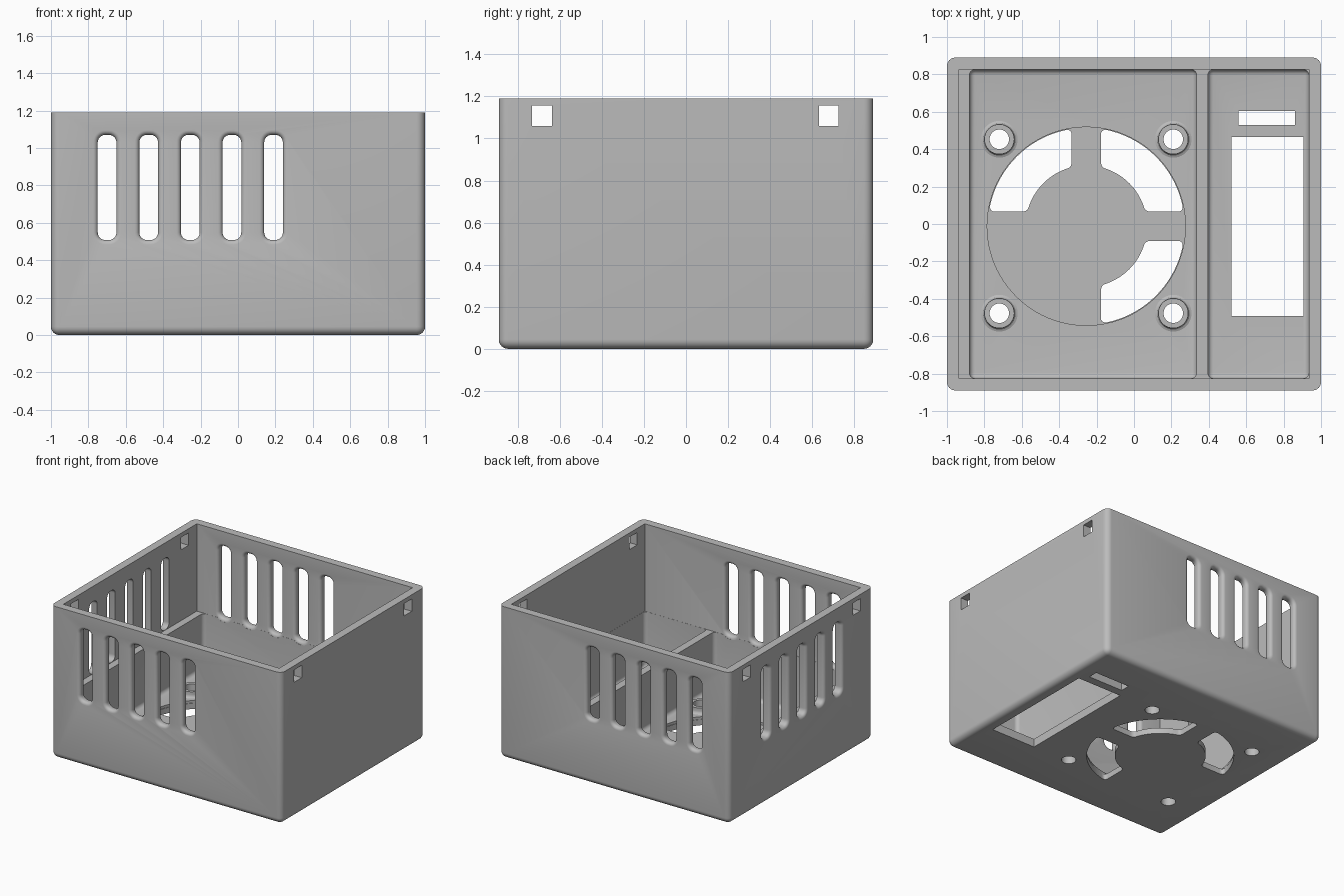
import bpy, bmesh, math
from mathutils import Matrix, Vector

if "Cube" in bpy.data.objects:
    bpy.data.objects.remove(bpy.data.objects["Cube"], do_unlink=True)

HX, HY, TOP = 1.0, 0.89, 1.19
WALL, FLOOR, LEDGE = 0.064, 0.065, 0.505
IX, IY = HX - WALL, HY - WALL
FAN = Vector((-0.255, -0.012, 0))
MOUNT = 0.465

grey = bpy.data.materials.new("grey plastic")
grey.use_nodes = True
grey.diffuse_color = (0.5, 0.5, 0.5, 1)
grey.node_tree.nodes["Principled BSDF"].inputs["Base Color"].default_value = (0.5, 0.5, 0.5, 1)

cutters = []


def finish(name, bm):
    bmesh.ops.recalc_face_normals(bm, faces=bm.faces)
    mesh = bpy.data.meshes.new(name)
    bm.to_mesh(mesh)
    bm.free()
    obj = bpy.data.objects.new(name, mesh)
    bpy.context.collection.objects.link(obj)
    return obj


def cut(name, bm):
    obj = finish(name, bm)
    obj.hide_render = True
    cutters.append(obj)


def box(x0, x1, y0, y1, z0, z1, radius=0):
    """Box whose upright and bottom edges may be rounded."""
    bm = bmesh.new()
    bmesh.ops.create_cube(bm, size=1)
    for v in bm.verts:
        v.co = ((x0 + x1) / 2 + v.co.x * (x1 - x0),
                (y0 + y1) / 2 + v.co.y * (y1 - y0),
                (z0 + z1) / 2 + v.co.z * (z1 - z0))
    if radius:
        edges = [e for e in bm.edges if min(v.co.z for v in e.verts) < z0 + 0.001]
        bmesh.ops.bevel(bm, geom=edges, offset=radius, segments=6, profile=0.5,
                        affect='EDGES')
    return bm


def loft(rings):
    """Closed solid through a list of matching point loops."""
    bm = bmesh.new()
    loops = [[bm.verts.new(p) for p in ring] for ring in rings]
    n = len(loops[0])
    for a, b in zip(loops, loops[1:]):
        for i in range(n):
            j = (i + 1) % n
            bm.faces.new((a[i], a[j], b[j], b[i]))
    bm.faces.new(loops[0])
    bm.faces.new(loops[-1])
    return bm


def circle(center, r, z, n=64):
    return [(center.x + r * math.cos(math.tau * i / n),
             center.y + r * math.sin(math.tau * i / n), z) for i in range(n)]


# Ventilation slot: rounded outline, flared where it meets the wall surface
def vent(place, inner_flare):
    f, r, half_w, z0, z1 = 0.025, 0.04, 0.05, 0.508, 1.07

    def outline(depth, grow):
        pts = []
        for q, (su, sv) in enumerate(((1, 1), (-1, 1), (-1, -1), (1, -1))):
            for k in range(7):
                a = math.pi / 2 * (q + k / 6)
                u = su * (half_w - r) + (r + grow) * math.cos(a)
                v = (z0 + z1) / 2 + sv * ((z1 - z0) / 2 - r) + (r + grow) * math.sin(a)
                pts.append(place(u, depth, v))
        return pts

    arc = [math.pi / 2 * k / 5 for k in range(6)]
    steps = [(-0.03, f)] + [(f * (1 - math.cos(a)), f * (1 - math.sin(a))) for a in arc]
    if inner_flare:
        steps += [(WALL - d, g) for d, g in reversed(steps)]
    else:
        steps.append((WALL + 0.03, 0))
    cut("vent_cutter", loft([outline(d, g) for d, g in steps]))


for i in range(-2, 3):
    s = i * 0.2225
    vent(lambda u, d, z: (FAN.x + s + u, -HY + d, z), True)
    vent(lambda u, d, z: (FAN.x + s + u, HY - d, z), True)
    vent(lambda u, d, z: (-HX + d, FAN.y + s + u, z), False)

# Interior: open upper space, fan bay and side bay
cut("upper_cutter", box(-IX, IX, -IY, IY, LEDGE, TOP + 0.1))
e = 0.001
cut("fan_bay_cutter", box(-0.88, 0.335, -IY + e, IY - e, FLOOR, LEDGE + 0.1, 0.03))
cut("side_bay_cutter", box(0.395, IX - e, -IY + e, IY - e, FLOOR, LEDGE + 0.1, 0.03))

# Square latch holes near the rim
for y in (-0.685, 0.678):
    cut("latch_cutter", box(-HX - 0.1, HX + 0.1, y - 0.047, y + 0.047, 1.06, 1.157))

# Floor openings in the side bay
cut("socket_cutter", box(0.52, 0.905, -0.493, 0.465, -0.1, 0.2))
cut("switch_cutter", box(0.56, 0.86, 0.53, 0.605, -0.1, 0.2))

# Fan recess and its four rounded air openings
cut("fan_recess_cutter", loft([circle(FAN, 0.53, 0.045, 96), circle(FAN, 0.53, 0.2, 96)]))
for q in range(4):
    pts = []
    for r, flip in ((0.526, False), (0.325, True)):
        a = math.asin(0.078 / r)
        arc = [a + (math.pi / 2 - 2 * a) * k / 20 for k in range(21)]
        pts += [(r * math.cos(t), r * math.sin(t)) for t in (arc[::-1] if flip else arc)]
    bm = loft([[(x, y, z) for x, y in pts] for z in (-0.1, 0.3)])
    bmesh.ops.recalc_face_normals(bm, faces=bm.faces)
    corners = [ed for ed in bm.edges
               if abs(ed.verts[0].co.z - ed.verts[1].co.z) > 0.1 and ed.calc_face_angle() > 0.6]
    bmesh.ops.bevel(bm, geom=corners, offset=0.03, segments=5, profile=0.5,
                    affect='EDGES', clamp_overlap=False)
    bm.transform(Matrix.Translation(FAN) @ Matrix.Rotation(q * math.pi / 2, 4, 'Z'))
    cut("air_cutter", bm)

# Screw holes and the raised bosses around them
bosses = []
for sx in (-1, 1):
    for sy in (-1, 1):
        c = FAN + Vector((sx * MOUNT, sy * MOUNT, 0))
        cut("screw_cutter", loft([circle(c, 0.052, -0.1), circle(c, 0.052, 0.3)]))
        profile = [(0.052, 0.055), (0.052, 0.11), (0.08, 0.11), (0.08, 0.085),
                   (0.082, 0.077), (0.087, 0.07), (0.098, FLOOR), (0.098, 0.055)]
        bm = bmesh.new()
        rings = [[bm.verts.new(p) for p in circle(c, r, z)] for r, z in profile]
        n = len(rings[0])
        for k, a in enumerate(rings):
            b = rings[(k + 1) % len(rings)]
            for i in range(n):
                j = (i + 1) % n
                bm.faces.new((a[i], a[j], b[j], b[i]))
        bosses.append(finish("screw_boss", bm))

# Case body with all openings cut
body = finish("case_body", box(-HX, HX, -HY, HY, 0, TOP, 0))
bm = bmesh.new()
bm.from_mesh(body.data)
edges = [ed for ed in bm.edges if min(v.co.z for v in ed.verts) < 0.001]
bmesh.ops.bevel(bm, geom=edges, offset=0.045, segments=6, profile=0.5, affect='EDGES')
bm.to_mesh(body.data)
bm.free()

for c in cutters:
    mod = body.modifiers.new(c.name, 'BOOLEAN')
    mod.operation = 'DIFFERENCE'
    mod.solver = 'EXACT'
    mod.object = c
bpy.context.view_layer.update()
graph = bpy.context.evaluated_depsgraph_get()
result = bpy.data.meshes.new_from_object(body.evaluated_get(graph))
body.modifiers.clear()
body.data = result
for c in cutters:
    bpy.data.objects.remove(c, do_unlink=True)

# Material and smooth shading
for obj in [body] + bosses:
    obj.data.materials.clear()
    obj.data.materials.append(grey)
    bpy.ops.object.select_all(action='DESELECT')
    obj.select_set(True)
    bpy.context.view_layer.objects.active = obj
    bpy.ops.object.shade_smooth_by_angle(angle=math.radians(30))
